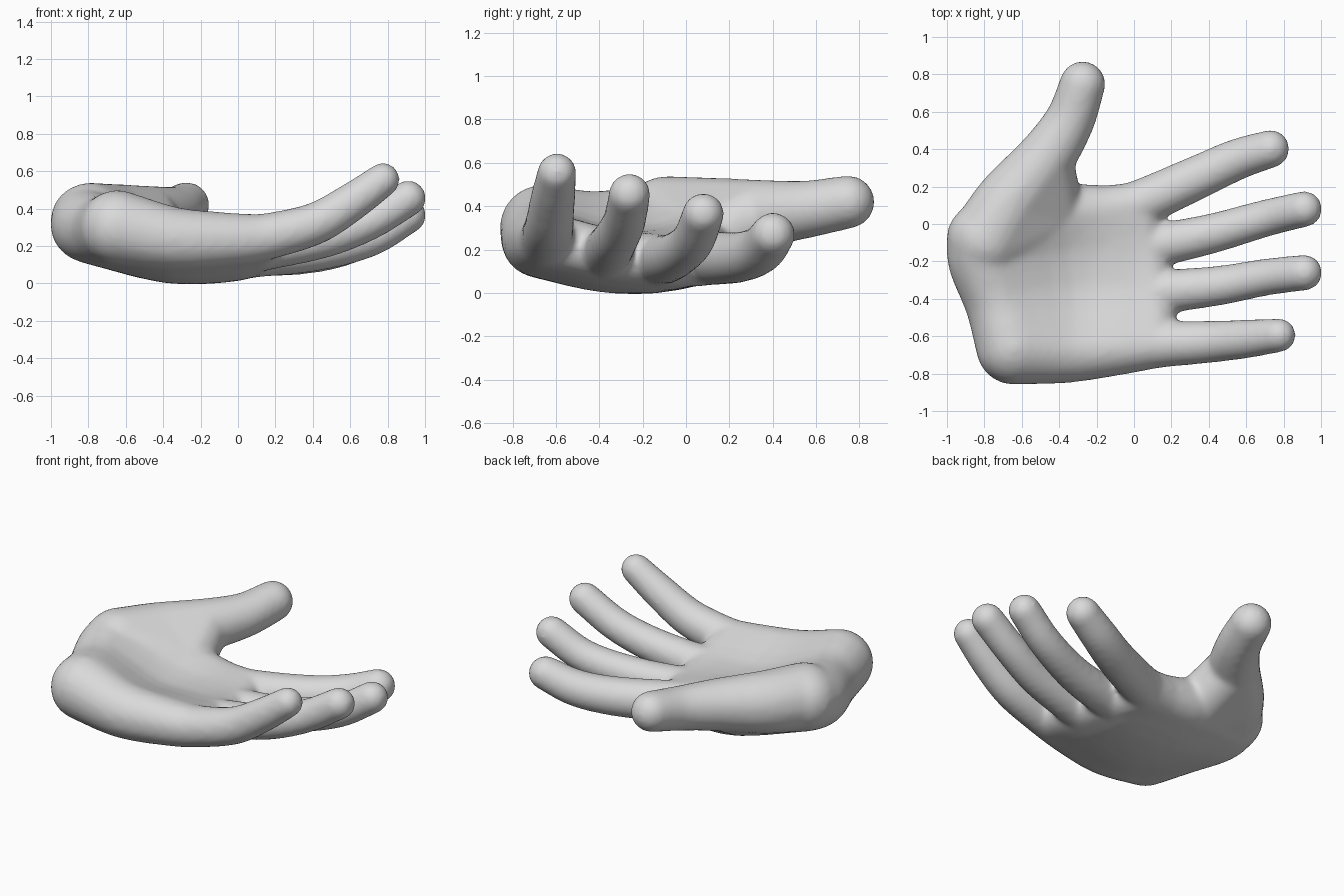
import bpy
import bmesh
from mathutils import Vector

cube = bpy.data.objects.get("Cube")
if cube:
    bpy.data.objects.remove(cube, do_unlink=True)

GREY = (0.7, 0.7, 0.7, 1)
skin = bpy.data.materials.new("light_grey")
skin.use_nodes = True
skin.diffuse_color = GREY
skin.node_tree.nodes["Principled BSDF"].inputs["Base Color"].default_value = GREY

# Unit ball directions shared by every hull
ball = bmesh.new()
bmesh.ops.create_icosphere(ball, subdivisions=3, radius=1)
DIRS = [v.co.copy() for v in ball.verts]
ball.free()

bm = bmesh.new()


def hull(*balls):
    """Skin a group of balls (x, y, z, radius) with one convex shell."""
    verts = [bm.verts.new(Vector(b[:3]) + d * b[3]) for b in balls for d in DIRS]
    res = bmesh.ops.convex_hull(bm, input=verts)
    inside = {g for g in res["geom_interior"] + res["geom_unused"]
              if isinstance(g, bmesh.types.BMVert)}
    bmesh.ops.delete(bm, geom=list(inside), context='VERTS')


def spline(points, steps):
    """Smooth path of balls through the given balls."""
    p = [Vector(q) for q in points]
    p = [2 * p[0] - p[1]] + p + [2 * p[-1] - p[-2]]
    path = []
    for a, b, c, d in zip(p, p[1:], p[2:], p[3:]):
        for i in range(steps):
            t = i / steps
            path.append(0.5 * (2 * b + (c - a) * t + (2 * a - 5 * b + 4 * c - d) * t * t
                               + (3 * b - a - 3 * c + d) * t ** 3))
    return path + [p[-2]]


def limb(points):
    """Rounded limb along a smooth curve through balls."""
    path = spline(points, 4)
    for a, b in zip(path, path[1:]):
        hull(a, b)


# Palm rays from heel to knuckle, little-finger side first
palm = [
    [(-.645, -.66, .30, .20), (-.35, -.68, .24, .17), (-.06, -.66, .235, .145), (.11, -.645, .243, .128)],
    [(-.72, -.42, .285, .185), (-.36, -.40, .165, .157), (-.06, -.385, .162, .14), (.09, -.37, .18, .122)],
    [(-.80, -.20, .305, .195), (-.39, -.15, .165, .158), (-.08, -.14, .145, .14), (.06, -.125, .15, .122)],
    [(-.803, -.08, .335, .20), (-.43, .05, .215, .165), (-.17, .07, .175, .137), (-.01, .095, .162, .128)],
]
rays = [spline(ray, 3) for ray in palm]
rows = [spline(row, 3) for row in zip(*rays)]
for r0, r1 in zip(rows, rows[1:]):
    for i in range(len(r0) - 1):
        hull(r0[i], r0[i + 1], r1[i], r1[i + 1])

# Fingers, each starting at its knuckle
fingers = [
    [(.40, -.63, .315, .114), (.60, -.615, .43, .104), (.775, -.595, .555, .091)],
    [(.45, -.33, .24, .107), (.70, -.285, .33, .10), (.91, -.26, .455, .097)],
    [(.40, -.055, .17, .108), (.70, .03, .24, .10), (.91, .08, .365, .097)],
    [(.33, .245, .165, .118), (.55, .345, .20, .111), (.73, .402, .27, .102)],
]
for ray, finger in zip(palm, fingers):
    limb(ray[2:] + finger)

# Thumb and the muscle pad joining it to the palm
thumb = [(-.79, -.09, .335, .205), (-.66, .12, .345, .187), (-.48, .34, .365, .158),
         (-.345, .55, .385, .134), (-.275, .748, .42, .123)]
limb(thumb)
hull(thumb[0], thumb[1], palm[3][1])
hull(thumb[1], thumb[2], palm[3][1])

# Fuse the parts into one soft skin
mesh = bpy.data.meshes.new("hand")
bm.to_mesh(mesh)
bm.free()
mesh.materials.append(skin)
hand = bpy.data.objects.new("hand", mesh)
bpy.context.collection.objects.link(hand)
remesh = hand.modifiers.new("fuse", 'REMESH')
remesh.mode = 'VOXEL'
remesh.voxel_size = 0.016
remesh.use_smooth_shade = True
smooth = hand.modifiers.new("soften", 'SMOOTH')
smooth.factor = 0.5
smooth.iterations = 14
